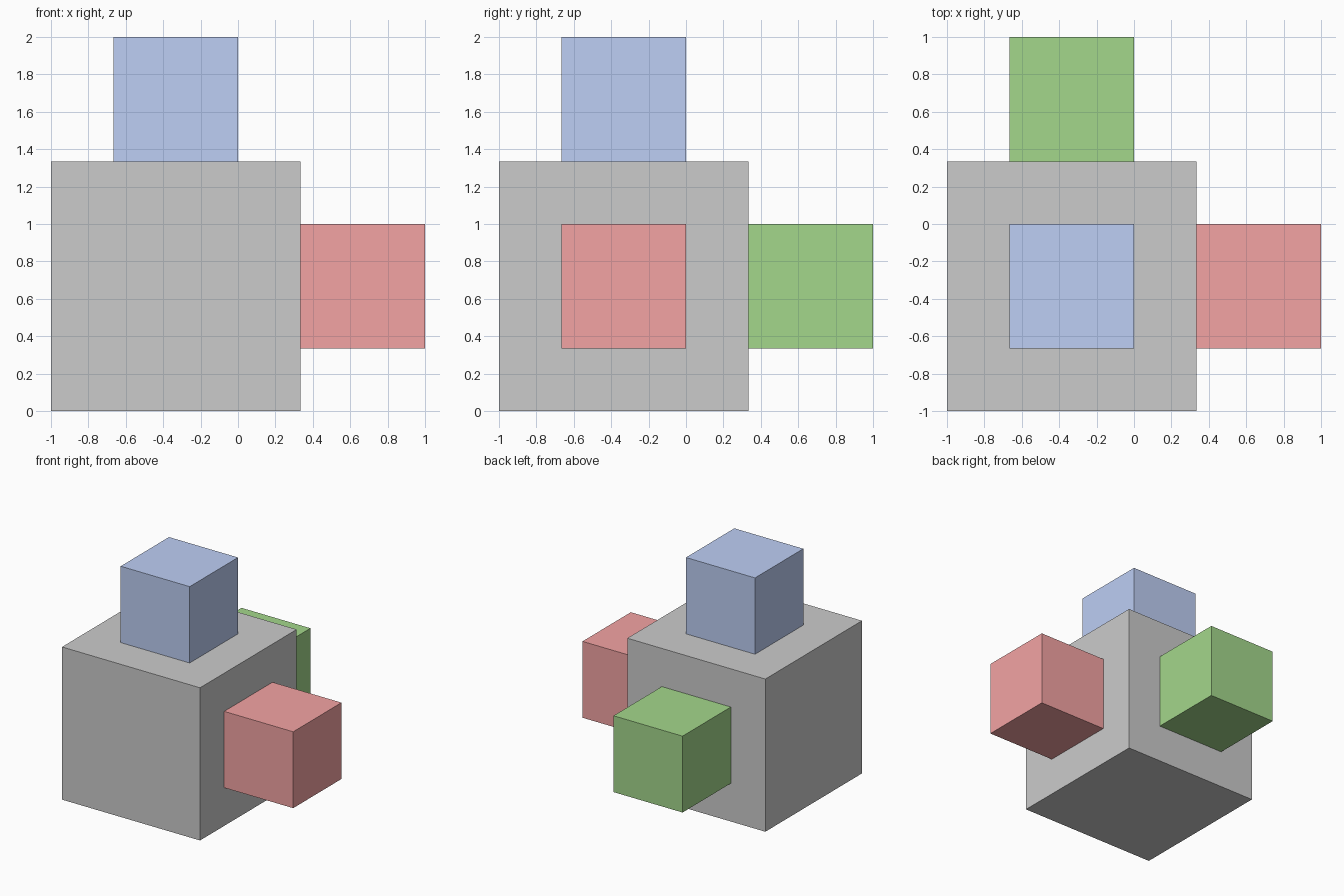
import bpy

if "Cube" in bpy.data.objects:
    bpy.data.objects.remove(bpy.data.objects["Cube"])

BODY = 4 / 3    # edge of the large cube
SMALL = 2 / 3   # edge of each small cube
C = -1 / 3      # x and y centre of the large cube
H = BODY / 2    # height of its centre
REACH = (BODY + SMALL) / 2


def cube(name, size, centre, colour=None):
    bpy.ops.mesh.primitive_cube_add(size=size, location=centre)
    obj = bpy.context.object
    obj.name = name
    if colour:
        mat = bpy.data.materials.new(name + "_colour")
        mat.diffuse_color = (*colour, 1)
        mat.use_nodes = True
        mat.node_tree.nodes["Principled BSDF"].inputs["Base Color"].default_value = mat.diffuse_color
        obj.data.materials.append(mat)
    return obj


# Large central cube
cube("central_cube", BODY, (C, C, H))

# One small coloured cube centred on each positive face
cube("red_x_cube", SMALL, (C + REACH, C, H), (0.90, 0.37, 0.37))
cube("green_y_cube", SMALL, (C, C + REACH, H), (0.37, 0.68, 0.26))
cube("blue_z_cube", SMALL, (C, C, H + REACH), (0.51, 0.62, 0.91))
